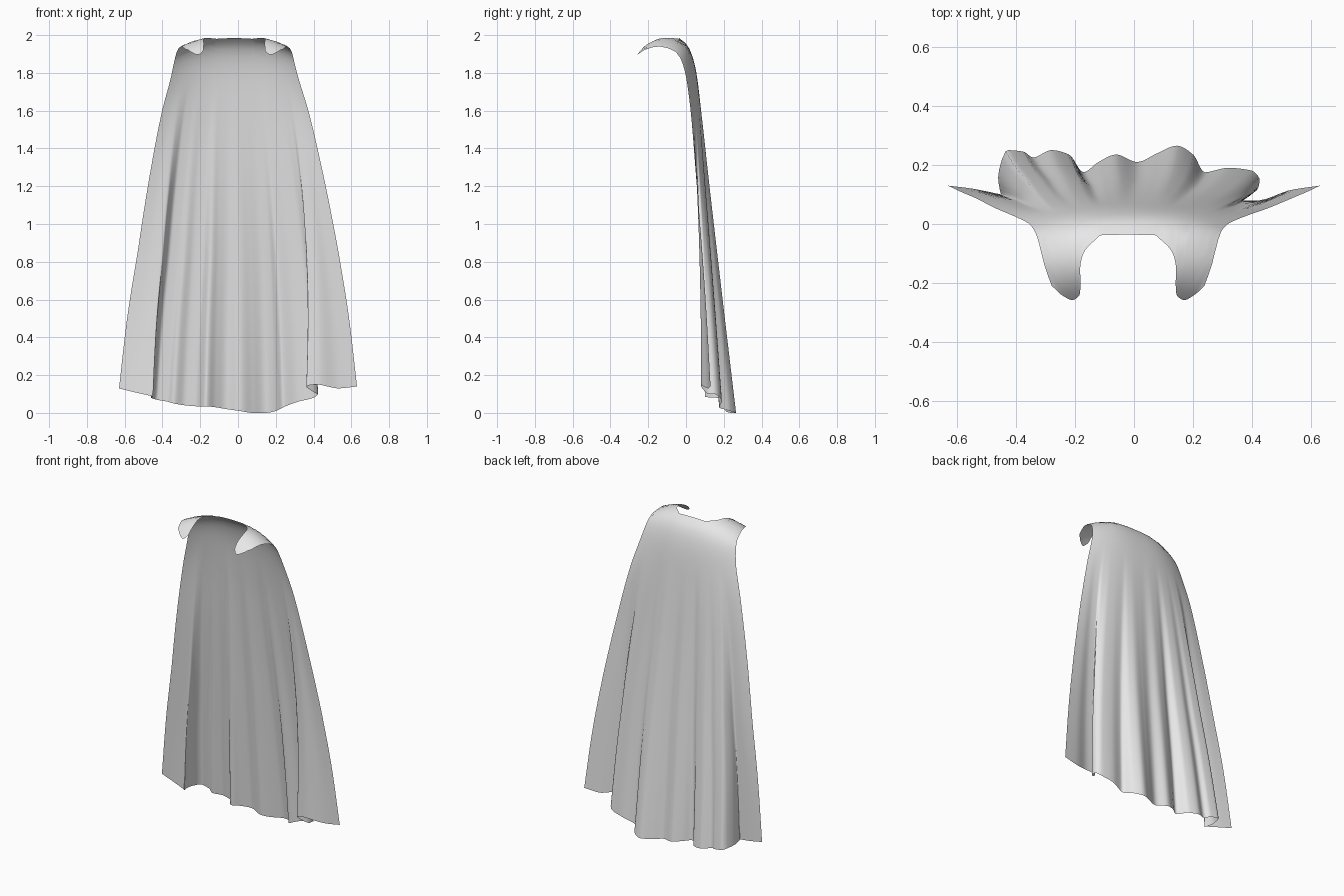
import bpy
import bmesh
import math

COLUMNS, ROWS = 132, 50

# Centre line of the cloth from strap tip over the shoulder to the hem:
# centre y, centre z, outer edge y, outer edge z, half width
PROFILE = [
    (-.26, 1.905, -.26, 1.885, .24), (-.2, 1.965, -.21, 1.925, .258),
    (-.12, 1.998, -.14, 1.94, .283), (-.04, 1.985, -.06, 1.915, .303),
    (0, 1.955, -.03, 1.88, .313), (.03, 1.9, -.015, 1.84, .322),
    (.055, 1.8, 0, 1.78, .336), (.08, 1.6, .025, 1.59, .388),
    (.12, 1.2, .055, 1.2, .465), (.16, .8, .085, .8, .53),
    (.2, .4, .11, .4, .588), (.24, 0, .13, 0, .63)]

# Neckline: position across the cloth, y where the cloth begins
NECKLINE = [(0, -.036), (.3, -.037), (.36, -.05), (.51, -.09), (.585, -.14),
            (.624, -.2), (.67, -.24), (.79, -.257), (.91, -.237), (1, -.2)]

# Hem with its pleats: position across the cloth, x, y, z
HEM = [(-1, -.63, .13, .13), (-.9, -.55, .12, .11), (-.8, -.45, .1, .085),
       (-.74, -.46, .16, .08), (-.69, -.43, .25, .07), (-.6, -.375, .245, .06),
       (-.53, -.34, .225, .05), (-.45, -.28, .25, .04), (-.36, -.22, .235, .035),
       (-.27, -.17, .175, .035), (-.2, -.12, .21, .03), (-.1, -.06, .235, .02),
       (.01, .01, .21, .01), (.13, .08, .24, 0), (.24, .145, .265, 0),
       (.33, .2, .235, .01), (.41, .24, .175, .03), (.53, .32, .19, .06),
       (.64, .4, .18, .08), (.69, .425, .15, .1), (.75, .42, .12, .1),
       (.81, .36, .08, .14), (.86, .42, .08, .15), (.93, .53, .115, .13),
       (1, .63, .13, .14)]


def sample(keys, values, t):
    """Smooth interpolation that never overshoots its points."""
    last = len(keys) - 1
    t = min(max(t, keys[0]), keys[last])
    i = 0
    while i < last - 1 and t > keys[i + 1]:
        i += 1

    def secant(k):
        k = min(max(k, 0), last - 1)
        return (values[k + 1] - values[k]) / (keys[k + 1] - keys[k])

    def slope(k):
        before, after = secant(k - 1), secant(k)
        if before * after <= 0:
            return 0
        return 2 * before * after / (before + after)

    step = keys[i + 1] - keys[i]
    f = (t - keys[i]) / step
    ease = f * f * (3 - 2 * f)
    return (values[i] + (values[i + 1] - values[i]) * ease
            + step * f * (1 - f) * ((1 - f) * slope(i) - f * slope(i + 1)))


# Distance travelled along the centre line at each profile point
travel = [0]
for a, b in zip(PROFILE, PROFILE[1:]):
    travel.append(travel[-1] + math.hypot(b[0] - a[0], b[1] - a[1]))
profile_columns = list(zip(*PROFILE))
neck_keys, neck_values = zip(*NECKLINE)
hem_keys, *hem_values = zip(*HEM)


def drape(u, s):
    """Plain cloth without pleats, and how far the pleats have opened."""
    cy, cz, ey, ez, half = [sample(travel, c, s) for c in profile_columns]
    edge = abs(u) ** 2.5
    lean = -.02 * min(max((cz - .8) / 1.1, 0), 1)
    opened = max(0, (1.75 - cz) / 1.75) ** 1.3
    return (u * half + lean, cy + (ey - cy) * edge, cz + (ez - cz) * edge), opened


def cloth_column(u):
    """Points from neckline to hem at one position across the cloth."""
    start = sample(profile_columns[0], travel, sample(neck_keys, neck_values, abs(u)))
    hem = [sample(hem_keys, v, u) for v in hem_values]
    plain_end, _ = drape(u, travel[-1])
    points = []
    for r in range(ROWS + 1):
        s = start + (travel[-1] - start) * r / ROWS
        plain, opened = drape(u, s)
        points.append([p + opened * (h - e) for p, h, e in zip(plain, hem, plain_end)])
    return points


# Remove the default object
default = bpy.data.objects.get("Cube")
if default:
    bpy.data.objects.remove(default, do_unlink=True)

# Grey cloth
cloth = bpy.data.materials.new("grey_cloth")
cloth.use_nodes = True
colour = (.8, .8, .8, 1)
cloth.diffuse_color = colour
for node in cloth.node_tree.nodes:
    if node.type == "BSDF_PRINCIPLED":
        node.inputs["Base Color"].default_value = colour

# Cape sheet with shoulder straps
bm = bmesh.new()
grid = [[bm.verts.new(p) for p in cloth_column(2 * c / COLUMNS - 1)]
        for c in range(COLUMNS + 1)]
for left, right in zip(grid, grid[1:]):
    for r in range(ROWS):
        face = bm.faces.new((left[r], left[r + 1], right[r + 1], right[r]))
        face.normal_flip()
        face.smooth = True
bm.normal_update()
mesh = bpy.data.meshes.new("cape")
bm.to_mesh(mesh)
bm.free()
mesh.materials.append(cloth)
cape = bpy.data.objects.new("cape", mesh)
bpy.context.collection.objects.link(cape)
